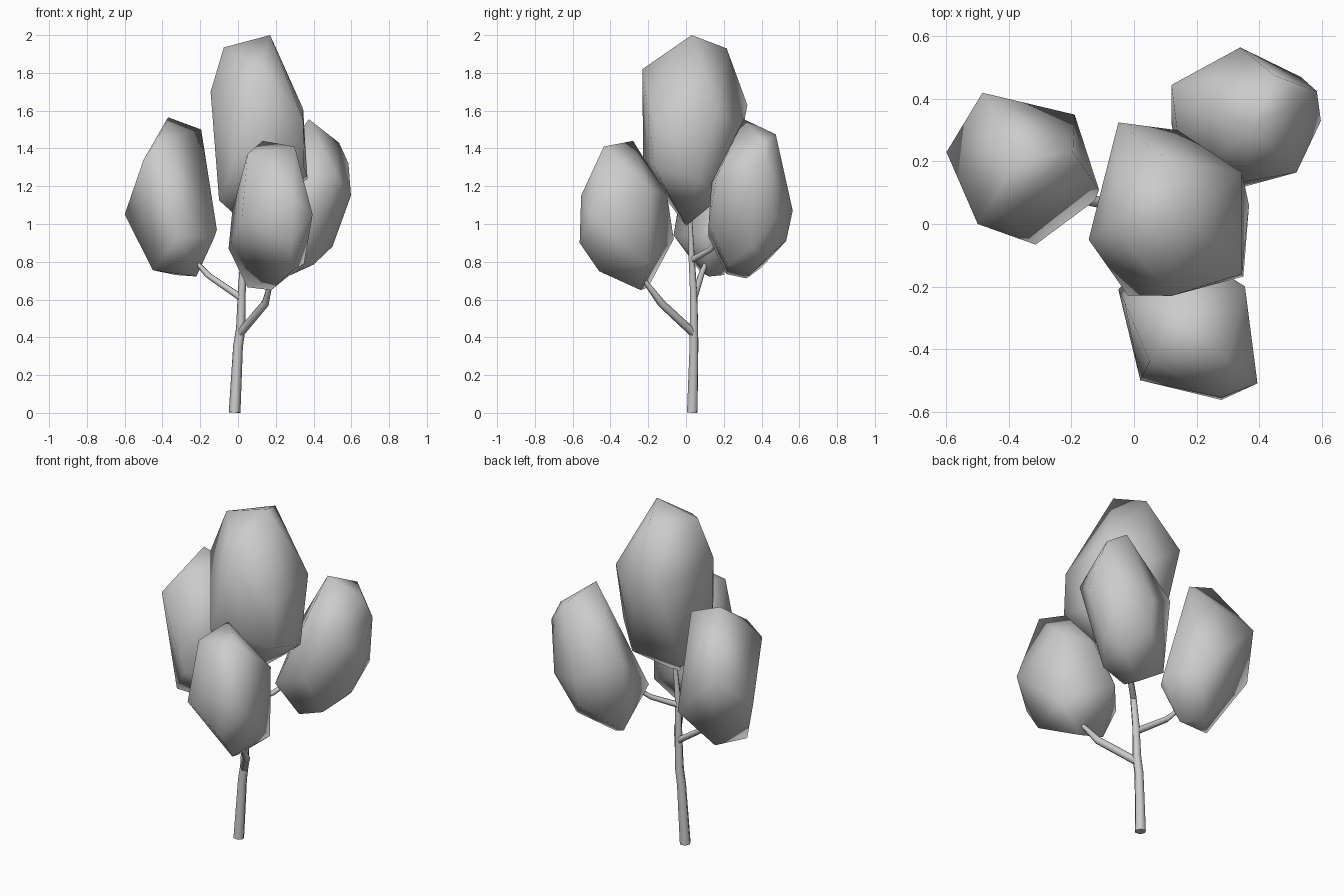
import bpy, bmesh


def limb(name, points):
    """Tapered six-sided limb through (x, y, z, radius) points."""
    cu = bpy.data.curves.new(name, 'CURVE')
    cu.dimensions = '3D'
    cu.bevel_depth = 1.0
    cu.bevel_resolution = 1
    cu.use_fill_caps = True
    sp = cu.splines.new('POLY')
    sp.points.add(len(points) - 1)
    for p, (x, y, z, r) in zip(sp.points, points):
        p.co = (x, y, z, 1)
        p.radius = r
    sp.use_smooth = True
    bpy.context.collection.objects.link(bpy.data.objects.new(name, cu))


def foliage(name, corners):
    """Faceted leaf mass: convex hull around a few corner points, smooth shaded."""
    bm = bmesh.new()
    for c in corners:
        bm.verts.new(c)
    hull = bmesh.ops.convex_hull(bm, input=bm.verts)
    spare = {g for g in hull['geom_interior'] + hull['geom_unused']
             if isinstance(g, bmesh.types.BMVert)}
    bmesh.ops.delete(bm, geom=list(spare), context='VERTS')
    bmesh.ops.recalc_face_normals(bm, faces=bm.faces)
    for f in bm.faces:
        f.smooth = True
    me = bpy.data.meshes.new(name)
    bm.to_mesh(me)
    bm.free()
    bpy.context.collection.objects.link(bpy.data.objects.new(name, me))


# Trunk and branches
limb("trunk", [(-.018, .033, .002, .031), (.0, .042, .35, .026), (.015, .042, .45, .025),
               (.02, .04, .64, .021), (.03, .03, .82, .018), (.06, .02, 1.06, .012)])
limb("front_branch", [(.01, .042, .42, .022), (.145, -.13, .58, .021), (.175, -.22, .7, .012)])
limb("left_branch", [(.015, .042, .61, .02), (-.16, .08, .73, .017), (-.24, .115, .82, .011)])
limb("back_branch", [(.03, .032, .81, .017), (.14, .13, .865, .014), (.22, .2, .94, .01)])

# Top mass: crown, shoulders, waist, underside
foliage("top_foliage", [
    (.17, .03, 2.0), (-.075, 0, 1.935), (.095, .215, 1.93), (.12, -.23, 1.82),
    (-.145, -.05, 1.70), (-.05, .325, 1.63), (.345, .165, 1.61), (.345, -.16, 1.55),
    (.14, .30, 1.5), (-.02, -.228, 1.34), (.35, -.168, 1.3), (.368, .06, 1.24),
    (.236, .166, 1.125), (-.1, -.1, 1.125), (-.06, .12, 1.11), (.05, 0, .99)])

# Left mass
foliage("left_foliage", [
    (-.37, .21, 1.565), (-.195, .23, 1.5), (-.43, .04, 1.44), (-.5, 0, 1.34),
    (-.485, .42, 1.25), (-.6, .23, 1.05), (-.112, .11, .97), (-.19, .35, .95),
    (-.125, .075, .93), (-.315, -.066, .94), (-.45, .07, .755), (-.33, .2, .73),
    (-.22, .12, .722)])

# Front mass
foliage("front_foliage", [
    (.13, -.28, 1.44), (.3, -.435, 1.41), (.05, -.44, 1.37), (.355, -.2, 1.2),
    (.28, -.555, 1.15), (.2, -.1, 1.15), (-.03, -.25, 1.07), (.395, -.51, 1.05),
    (.02, -.5, 1.02), (.08, -.065, .92), (.28, -.563, .9), (-.05, -.21, .87),
    (.35, -.2, .79), (.285, -.46, .75), (.05, -.2, .665), (.175, -.24, .65)])

# Back right mass, leaning outwards
foliage("back_foliage", [
    (.375, .305, 1.555), (.45, .475, 1.475), (.535, .41, 1.43), (.585, .425, 1.32),
    (.52, .165, 1.26), (.355, .135, 1.22), (.12, .445, 1.2), (.598, .33, 1.15),
    (.34, .565, 1.07), (.535, .47, 1.03), (.355, .12, 1.0), (.12, .32, .93),
    (.16, .12, .93), (.13, .4, .77), (.33, .53, .91), (.5, .35, .88),
    (.42, .42, .81), (.4, .22, .785), (.25, .215, .735), (.24, .32, .712)])
